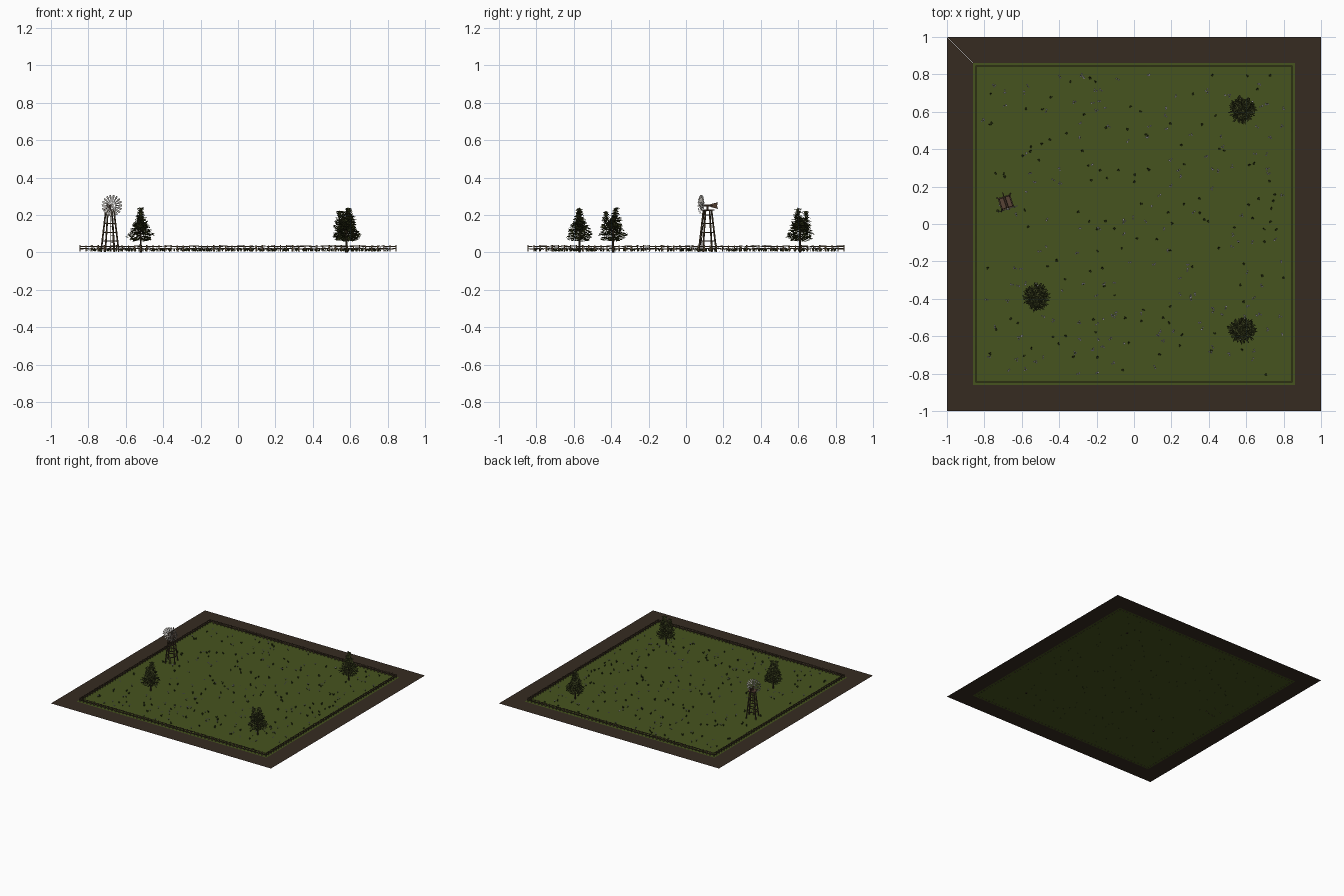
import bpy, bmesh, math, random
from mathutils import Vector, Matrix

random.seed(7)
if "Cube" in bpy.data.objects:
    bpy.data.objects.remove(bpy.data.objects["Cube"], do_unlink=True)

GROUND = 0.008
UP = Vector((0, 0, 1))


def material(name, rgb):
    m = bpy.data.materials.new(name)
    m.use_nodes = True
    m.diffuse_color = (*rgb, 1)
    m.node_tree.nodes["Principled BSDF"].inputs["Base Color"].default_value = (*rgb, 1)
    return m


soil = material("dark soil", (0.037, 0.024, 0.015))
grass = material("meadow green", (0.061, 0.087, 0.013))
leaf_green = material("leaf green", (0.042, 0.05, 0.013))
tuft_green = material("tuft green", (0.035, 0.05, 0.011))
bark = material("bark brown", (0.045, 0.03, 0.017))
timber = material("weathered timber", (0.085, 0.058, 0.03))
metal = material("pale metal", (0.6, 0.57, 0.53))
rust = material("rusty brown", (0.095, 0.055, 0.035))
petal = material("pale petal", (0.55, 0.54, 0.56))


def finish(bm, name, mat, place=None):
    mesh = bpy.data.meshes.new(name)
    bm.to_mesh(mesh)
    bm.free()
    mesh.materials.append(mat)
    ob = bpy.data.objects.new(name, mesh)
    bpy.context.collection.objects.link(ob)
    if place:
        ob.matrix_world = place


def bar(bm, p, q, r1, r2=None, sides=4):
    """Straight tapered bar from p to q."""
    p, q = Vector(p), Vector(q)
    d = q - p
    turn = d.to_track_quat('Z', 'Y').to_matrix().to_4x4()
    spin = Matrix.Rotation(math.pi / sides, 4, 'Z')
    bmesh.ops.create_cone(bm, cap_ends=True, segments=sides, radius1=r1,
                          radius2=r1 if r2 is None else r2, depth=d.length,
                          matrix=Matrix.Translation((p + q) / 2) @ turn @ spin)


def blade(bm, base, d, length, width, roll=0.7):
    """Flat kite-shaped leaf along d, its upper side facing up, rolled at random."""
    d = d.normalized()
    side = d.cross(UP).normalized()
    side = Matrix.Rotation(random.uniform(-roll, roll), 3, d) @ side * width / 2
    mid = base + d * length * 0.5
    bm.faces.new([bm.verts.new(v) for v in (base, mid + side, base + d * length, mid - side)])


# Ground: a meadow square inside a four-piece soil border
bm = bmesh.new()
bmesh.ops.create_grid(bm, x_segments=1, y_segments=1, size=0.862,
                      matrix=Matrix.Translation((0, 0, GROUND)))
finish(bm, "meadow", grass)
bm = bmesh.new()
for k in range(4):
    turn = Matrix.Rotation(k * math.pi / 2, 3, 'Z')
    bm.faces.new([bm.verts.new(turn @ Vector((x, y, GROUND))) for x, y in
                  ((-1, -1), (1, -1), (0.862, -0.862), (-0.862, -0.862))])
finish(bm, "soil_border", soil)

# Fence: posts and two slightly uneven rails on each side
EDGE, COUNT = 0.845, 52
step = 2 * EDGE / COUNT
for k, name in enumerate(("front", "left", "back", "right")):
    bm = bmesh.new()
    for i in range(COUNT):
        x = -EDGE + i * step
        top = 0.037 + random.uniform(-0.002, 0.002)
        bar(bm, (x, -EDGE, 0.004), (x, -EDGE, top), 0.0045)
        for z in (0.019, 0.032):
            a, b = (z + random.uniform(-0.002, 0.002) for _ in range(2))
            bar(bm, (x, -EDGE, a), (x + step, -EDGE, b), 0.0032)
    finish(bm, name + "_fence", timber, Matrix.Rotation(k * math.pi / 2, 4, 'Z'))


# Trees: trunk, limbs, a broad skirt and two leafy peaks of outward sprays
def crown(bm, cx, low, high, radius, count):
    for _ in range(count):
        t = random.random() ** 1.2
        ang = random.uniform(0, math.tau)
        out = Vector((math.cos(ang), math.sin(ang), 0))
        reach = radius * min(1, 0.65 + t * 1.6) * (1 - t) ** 0.6 * random.uniform(0.4, 1)
        tip = Vector((cx, 0, low + (high - low) * t)) + out * reach
        d = out + UP * (random.uniform(-0.7, 0.2) + t * 0.7)
        d += Vector((random.uniform(-.4, .4), random.uniform(-.4, .4), 0))
        size = random.uniform(0.02, 0.032)
        blade(bm, tip - d.normalized() * size, d, size, 0.009)


def tree(n, x, y, turn):
    place = Matrix.Translation((x, y, 0)) @ Matrix.Rotation(turn, 4, 'Z')
    bm = bmesh.new()
    bar(bm, (0, 0, 0), (0, 0, 0.1), 0.007, 0.005, 6)
    bar(bm, (0, 0, 0.09), (0.015, 0, 0.22), 0.005, 0.001, 5)
    bar(bm, (0, 0, 0.09), (-0.036, 0, 0.2), 0.004, 0.001, 5)
    for i in range(14):
        a, z = i * 2.4, 0.065 + i * 0.007
        r = 0.065 - i * 0.002
        bar(bm, (0, 0, z), (r * math.cos(a), r * math.sin(a), z + 0.012), 0.002, 0.0006, 4)
    finish(bm, f"tree_trunk_{n}", bark, place)
    bm = bmesh.new()
    crown(bm, 0, 0.062, 0.19, 0.1, 750)
    crown(bm, 0.014, 0.12, 0.24, 0.062, 300)
    crown(bm, -0.036, 0.12, 0.222, 0.05, 200)
    finish(bm, f"tree_leaves_{n}", leaf_green, place)


tree(1, -0.52, -0.39, math.pi / 2)
tree(2, 0.58, -0.57, 0)
tree(3, 0.58, 0.61, -math.pi / 3)

# Windmill tower: legs, ring braces and ladder
mill = Matrix.Translation((-0.685, 0.115, 0)) @ Matrix.Rotation(math.radians(18), 4, 'Z')
HUB = 0.25


def half(z):
    return 0.038 - 0.021 * z / 0.225


def corner(i, z):
    a = math.pi / 4 + i * math.pi / 2
    return Vector((math.cos(a), math.sin(a), 0)) * half(z) * math.sqrt(2) + UP * z


bm = bmesh.new()
for i in range(4):
    bar(bm, corner(i, 0.003), corner(i, 0.225), 0.0048)
    for z in (0.06, 0.107, 0.155, 0.2):
        bar(bm, corner(i, z), corner(i + 1, z), 0.0038)
for s in (-1, 1):
    bar(bm, (s * 0.006, -half(0) - 0.002, 0.004), (s * 0.006, -half(0.22) - 0.002, 0.22), 0.0015)
for i in range(12):
    z = 0.02 + i * 0.017
    bar(bm, (-0.006, -half(z) - 0.002, z), (0.006, -half(z) - 0.002, z), 0.001)
finish(bm, "windmill_tower", timber, mill)

# Windmill platform, head and tail vane
bm = bmesh.new()
bmesh.ops.create_cube(bm, size=1, matrix=Matrix.Translation((0, 0, 0.226))
                      @ Matrix.Diagonal((0.058, 0.058, 0.006, 1)))
bar(bm, (0, 0, 0.22), (0, 0, HUB), 0.006, sides=6)
bar(bm, (0, -0.034, HUB), (0, 0.03, HUB), 0.006, sides=6)
bar(bm, (0, 0.01, HUB), (0, 0.05, HUB), 0.0035)
tail = [(0.018, -0.008), (0.058, -0.017), (0.053, 0), (0.058, 0.017), (0.018, 0.008)]
vane = bm.faces.new([bm.verts.new((-0.002, y, HUB + z)) for y, z in tail])
slab = bmesh.ops.extrude_face_region(bm, geom=[vane])
bmesh.ops.translate(bm, vec=(0.004, 0, 0),
                    verts=[v for v in slab["geom"] if isinstance(v, bmesh.types.BMVert)])
bmesh.ops.recalc_face_normals(bm, faces=bm.faces[:])
finish(bm, "windmill_head", rust, mill)

# Windmill wheel: pitched blades on two thin rings
bm = bmesh.new()
N, R = 18, 0.057
for i in range(N):
    a, b = i * math.tau / N, (i + 1) * math.tau / N
    out, nxt = (Vector((math.cos(t), 0, math.sin(t))) for t in (a, b))
    c = Vector((0, -0.036, HUB))
    tangent = Vector((-math.sin(a), -0.4, math.cos(a)))
    bm.faces.new([bm.verts.new(c + out * r + tangent * w) for r, w in
                  ((0.018, -0.002), (R, -0.006), (R, 0.006), (0.018, 0.002))])
    bar(bm, c, c + out * 0.022, 0.0011)
    for r in (0.022, 0.046):
        bar(bm, c + out * r, c + nxt * r, 0.0011)
bar(bm, (0, -0.042, HUB), (0, -0.03, HUB), 0.006, sides=8)
finish(bm, "windmill_wheel", metal, mill)


# Meadow plants: dark tufts, and pale flowers on green stems
def spot():
    return Vector((random.uniform(-0.81, 0.81), random.uniform(-0.81, 0.81), 0.003))


def around(a, rise):
    return Vector((math.cos(a), math.sin(a), rise))


greens, flowers = bmesh.new(), bmesh.new()
for _ in range(130):
    p = spot()
    for i in range(7):
        blade(greens, p, around(random.uniform(0, math.tau), 2.6),
              random.uniform(0.016, 0.025), 0.006)
for _ in range(170):
    p = spot()
    for i in range(3):
        a = random.uniform(0, math.tau)
        head = p + around(a, 0) * 0.007 + UP * random.uniform(0.015, 0.021)
        blade(greens, p, head - p, (head - p).length, 0.002)
        for k in range(5):
            blade(flowers, head, around(a + k * math.tau / 5, 0.4), 0.0062, 0.005, 0.2)
finish(greens, "grass_tufts", tuft_green)
finish(flowers, "meadow_flowers", petal)
